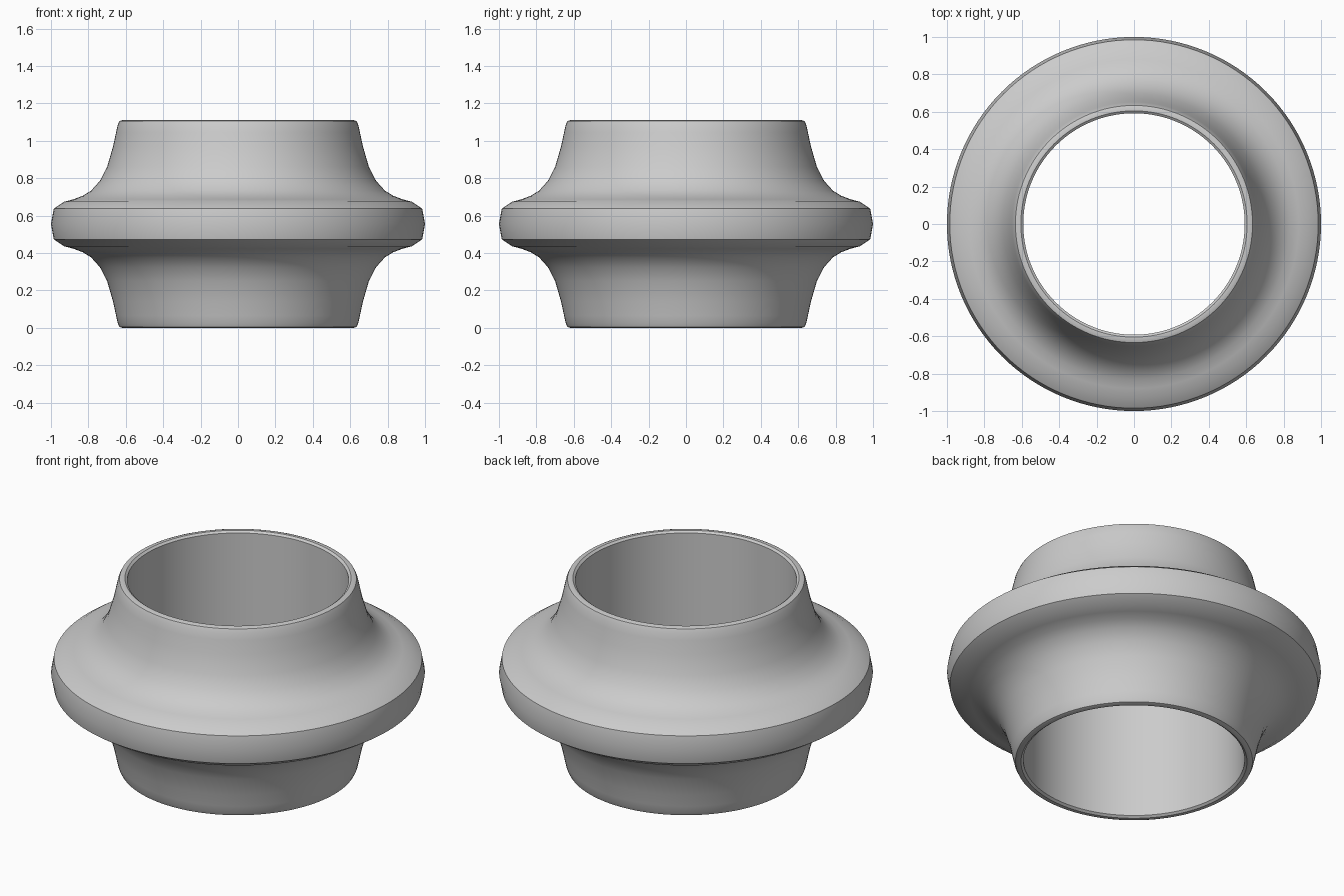
import bpy, bmesh
from math import tau, radians

cube = bpy.data.objects.get("Cube")
if cube:
    bpy.data.objects.remove(cube, do_unlink=True)

HEIGHT = 1.11
SEGMENTS = 128

# Upper half of the wall section as (radius, z), from belt equator over the lip into the bore
upper = [(1.0, 0.555), (0.985, 0.637), (0.93, 0.674), (0.88, 0.687), (0.83, 0.706),
         (0.786, 0.733), (0.738, 0.786), (0.70, 0.86), (0.668, 0.97), (0.652, 1.045),
         (0.643, 1.085), (0.634, 1.105), (0.62, HEIGHT), (0.605, HEIGHT), (0.592, 1.1)]
lower = [(r, HEIGHT - z) for r, z in reversed(upper[1:])]
section = upper + lower

# Revolve the closed section into a ring
bm = bmesh.new()
verts = [bm.verts.new((r, 0, z)) for r, z in section]
edges = [bm.edges.new((v, verts[i - 1])) for i, v in enumerate(verts)]
bmesh.ops.spin(bm, geom=verts + edges, cent=(0, 0, 0), axis=(0, 0, 1),
               angle=tau, steps=SEGMENTS, use_merge=True)
bmesh.ops.remove_doubles(bm, verts=bm.verts[:], dist=0.0001)
bmesh.ops.recalc_face_normals(bm, faces=bm.faces[:])
mesh = bpy.data.meshes.new("flanged_ring")
bm.to_mesh(mesh)
bm.free()

ring = bpy.data.objects.new("flanged_ring", mesh)
bpy.context.collection.objects.link(ring)

# Plain grey finish
grey = bpy.data.materials.new("plain_grey")
grey.use_nodes = True
colour = (0.6, 0.6, 0.6, 1)
grey.diffuse_color = colour
grey.node_tree.nodes["Principled BSDF"].inputs["Base Color"].default_value = colour
mesh.materials.append(grey)

# Smooth the curved walls, keep the rim and belt edges crisp
bpy.ops.object.select_all(action='DESELECT')
ring.select_set(True)
bpy.context.view_layer.objects.active = ring
bpy.ops.object.shade_smooth_by_angle(angle=radians(30))
